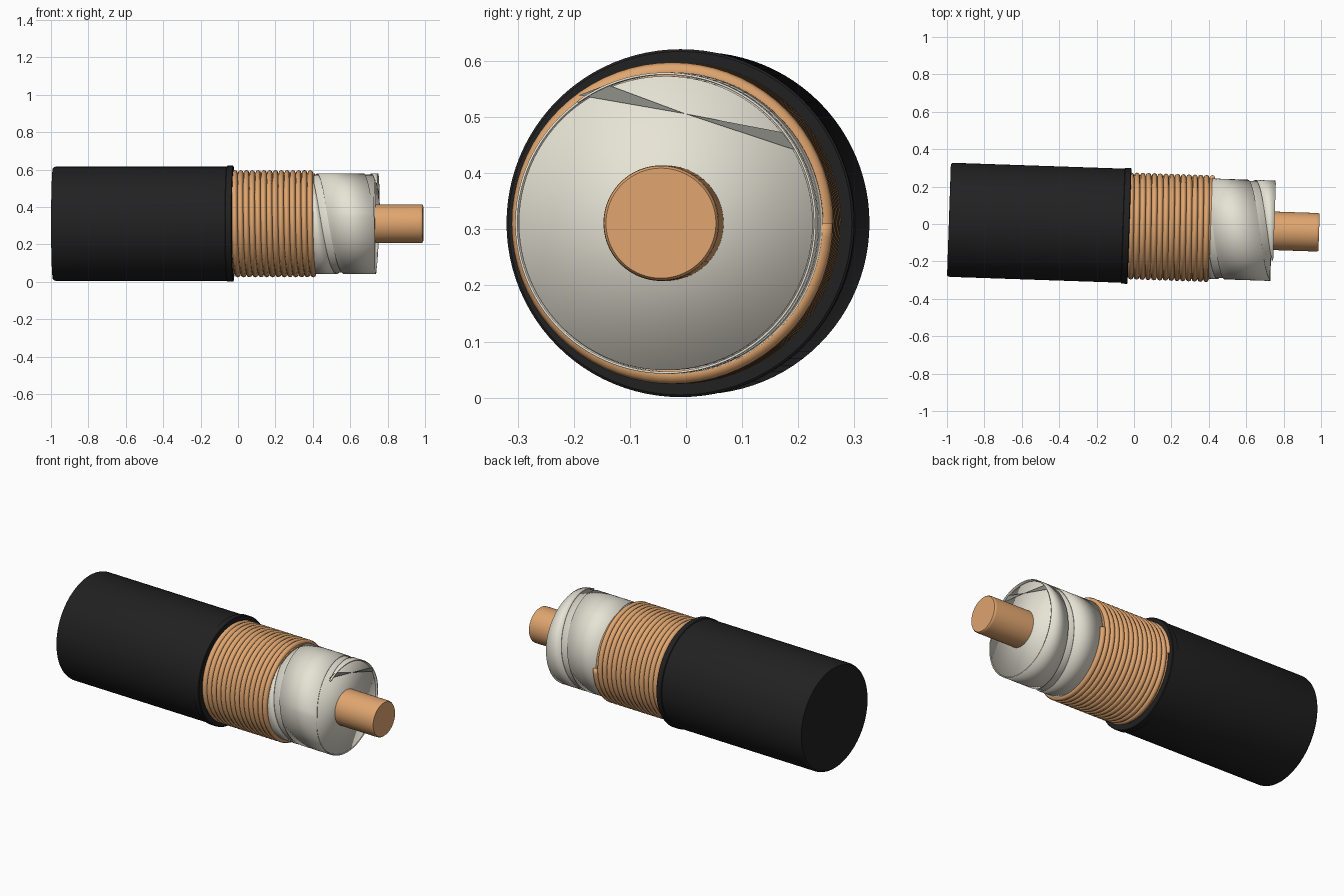
import bpy, math
from mathutils import Matrix

if "Cube" in bpy.data.objects:
    bpy.data.objects.remove(bpy.data.objects["Cube"])

# The cable lies along local X, turned slightly about Z
PLACE = Matrix.Translation((0, -0.011, 0.311)) @ Matrix.Rotation(math.radians(-1.95), 4, 'Z')


def material(name, rgb):
    m = bpy.data.materials.new(name)
    m.diffuse_color = (*rgb, 1)
    m.use_nodes = True
    m.node_tree.nodes["Principled BSDF"].inputs["Base Color"].default_value = m.diffuse_color
    return m


BLACK = material("black_rubber", (0.015, 0.015, 0.015))
COPPER = material("copper", (0.75, 0.38, 0.16))
CREAM = material("cream_plastic", (0.80, 0.77, 0.67))
GREY = material("tape_edge", (0.30, 0.30, 0.27))


def polar(x, r, a):
    return (x, r * math.cos(a), r * math.sin(a))


def make(name, verts, faces, mat, smooth=True):
    me = bpy.data.meshes.new(name)
    me.from_pydata(verts, [], faces)
    me.materials.append(mat)
    me.polygons.foreach_set("use_smooth", [smooth] * len(me.polygons))
    ob = bpy.data.objects.new(name, me)
    bpy.context.collection.objects.link(ob)
    ob.matrix_world = PLACE
    return ob


def lathe(name, profile, mat, n=96, sharp=None):
    """Turn (x, radius) points around X; both ends closed by caps."""
    verts = [polar(x, r, 2 * math.pi * i / n) for x, r in profile for i in range(n)]
    faces = [(k * n + i, (k + 1) * n + i, (k + 1) * n + (i + 1) % n, k * n + (i + 1) % n)
             for k in range(len(profile) - 1) for i in range(n)]
    faces = [f[::-1] for f in faces]
    last = (len(profile) - 1) * n
    faces += [tuple(range(n))[::-1], tuple(range(last, last + n))]
    ob = make(name, verts, faces, mat)
    if sharp:
        ob.data.set_sharp_from_angle(angle=math.radians(sharp))
    return ob


# Outer jacket with a raised rim at the cut
lathe("jacket", [(-0.99, 0.296), (-0.985, 0.302), (-0.975, 0.305), (-0.06, 0.305),
                 (-0.057, 0.310), (-0.027, 0.310), (-0.024, 0.306), (-0.024, 0.26)],
      BLACK, sharp=35)

# Braid core, insulation and centre conductor
lathe("braid_core", [(-0.03, 0.269), (0.41, 0.269)], COPPER, sharp=35)
lathe("insulation", [(0.38, 0.262), (0.736, 0.262)], CREAM)
lathe("conductor", [(0.70, 0.103), (0.975, 0.103), (0.985, 0.102), (0.99, 0.098)],
      COPPER, sharp=50)

# Wound shield wire
PITCH, TURNS, STEPS, SIDES = 0.031, 14, 72, 8
verts, faces = [], []
count = TURNS * STEPS + 1
for i in range(count):
    a = 2 * math.pi * i / STEPS
    xc = -0.024 + PITCH * i / STEPS
    for j in range(SIDES):
        b = 2 * math.pi * j / SIDES
        verts.append(polar(xc + 0.0155 * math.cos(b), 0.270 + 0.0165 * math.sin(b), a))
for i in range(count - 1):
    for j in range(SIDES):
        k = (j + 1) % SIDES
        faces.append((i * SIDES + j, i * SIDES + k, (i + 1) * SIDES + k, (i + 1) * SIDES + j))
faces += [tuple(range(SIDES))[::-1], tuple(range((count - 1) * SIDES, count * SIDES))]
make("shield_wire", verts, faces, COPPER)

# Spiral tape wrapped round the insulation
verts, faces = [], []
first, final, step = -600, 126, 3
for d in range(first, final + 1, step):
    left = 0.64 + 0.29 * d / 360
    end = 0.738 + 0.012 * min(1, max(0, (d + 60) / 80))
    for e in (left, left + 0.25):
        verts.append(polar(min(end, max(0.40, e)), 0.2665, math.radians(d)))
for i in range(len(verts) // 2 - 1):
    p = 2 * i
    if verts[p + 1][0] - verts[p][0] > 1e-4 or verts[p + 3][0] - verts[p + 2][0] > 1e-4:
        faces.append((p, p + 2, p + 3, p + 1))
tape = make("spiral_tape", verts, faces, CREAM)
solid = tape.modifiers.new("thickness", 'SOLIDIFY')
solid.thickness = 0.004
solid.offset = 0

# Twisted cut end of the tape, crossing the end face
make("tape_flap", [(0.738, -0.155, 0.228), (0.742, -0.105, 0.247), (0.745, 0.035, 0.195),
                   (0.750, 0.208, 0.162), (0.745, 0.232, 0.130)],
     [(0, 2, 1), (2, 4, 3)], GREY, smooth=False)
